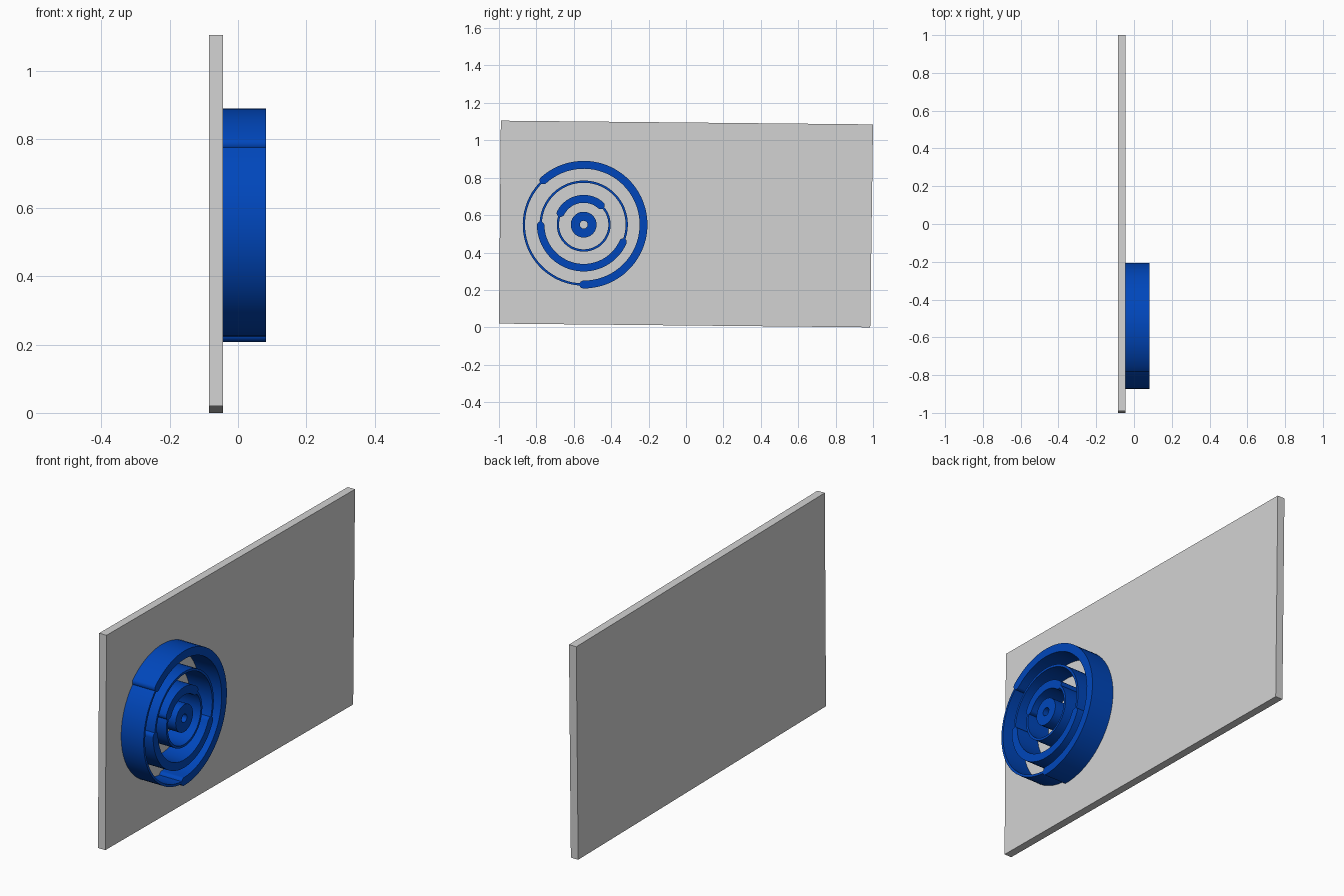
import bpy, bmesh, math

if "Cube" in bpy.data.objects:
    bpy.data.objects.remove(bpy.data.objects["Cube"])

CY, CZ = -0.547, 0.549         # centre of the rings on the board
X0, X1 = -0.044, 0.082         # depth range of the rings


def material(name, rgb):
    m = bpy.data.materials.new(name)
    m.diffuse_color = (*rgb, 1)
    m.use_nodes = True
    m.node_tree.nodes["Principled BSDF"].inputs["Base Color"].default_value = m.diffuse_color
    return m


blue = material("blue", (0.0, 0.062, 0.50))
grey = material("light grey", (0.65, 0.65, 0.65))


def make(name, bm, mat):
    bmesh.ops.recalc_face_normals(bm, faces=bm.faces)
    me = bpy.data.meshes.new(name)
    bm.to_mesh(me)
    bm.free()
    me.materials.append(mat)
    ob = bpy.data.objects.new(name, me)
    bpy.context.collection.objects.link(ob)
    bpy.context.view_layer.objects.active = ob
    ob.select_set(True)
    bpy.ops.object.shade_smooth_by_angle(angle=math.radians(30))
    ob.select_set(False)


def sweep(name, sections, mat, closed=False):
    """Sections are (angle, inner radius, outer radius) stations round the centre."""
    bm = bmesh.new()
    loops = []
    for a, ri, ro in sections:
        c, s = math.cos(a), math.sin(a)
        loops.append([bm.verts.new((x, CY + r * c, CZ + r * s))
                      for x, r in ((X0, ri), (X1, ri), (X1, ro), (X0, ro))])
    n = len(loops)
    for i in range(n if closed else n - 1):
        p, q = loops[i], loops[(i + 1) % n]
        for k in range(4):
            j = (k + 1) % 4
            bm.faces.new((p[k], p[j], q[j], q[k]))
    if not closed:
        bm.faces.new(loops[0])
        bm.faces.new(loops[-1][::-1])
    make(name, bm, mat)


def thick_arc(name, r, half, start, end):
    """Wide band with rounded ends between two angles in degrees."""
    a0, a1 = math.radians(start), math.radians(end)
    cap = half / r
    stations = []
    for i in range(7):
        t = math.radians(5 + 85 * i / 6)
        stations.append((cap * (1 - math.cos(t)), half * math.sin(t)))
    n = max(12, int((end - start) / 5))
    secs = [(a0 + d, r - w, r + w) for d, w in stations]
    secs += [(a0 + cap + (a1 - a0 - 2 * cap) * i / n, r - half, r + half) for i in range(1, n)]
    secs += [(a1 - d, r - w, r + w) for d, w in reversed(stations)]
    sweep(name, secs, blue)


def thin_arc(name, r, half, start, end):
    a0, a1 = math.radians(start), math.radians(end)
    n = int((end - start) / 5)
    sweep(name, [(a0 + (a1 - a0) * i / n, r - half, r + half) for i in range(n + 1)], blue)


# Centre hub with a hole
sweep("centre_hub", [(math.tau * i / 48, 0.021, 0.069) for i in range(48)], blue, closed=True)

# Three rings: a wide arc with rounded ends, closed by a thin band
for label, r, half, start, end in (("inner", 0.138, 0.021, 40, 162),
                                   ("middle", 0.230, 0.020, 176, 341),
                                   ("outer", 0.320, 0.021, -94, 136)):
    thick_arc(label + "_wide_arc", r, half, start, end)
    thin_arc(label + "_thin_arc", r, 0.006, end - 3, start + 363)

# Flat board, slightly out of square
bm = bmesh.new()
corners = ((-1, 0.02), (0.985, 0), (1, 1.085), (-0.99, 1.105))
back = [bm.verts.new((-0.085, y, z)) for y, z in corners]
front = [bm.verts.new((X0, y, z)) for y, z in corners]
bm.faces.new(back)
bm.faces.new(front)
for i in range(4):
    j = (i + 1) % 4
    bm.faces.new((back[i], back[j], front[j], front[i]))
make("board", bm, grey)
